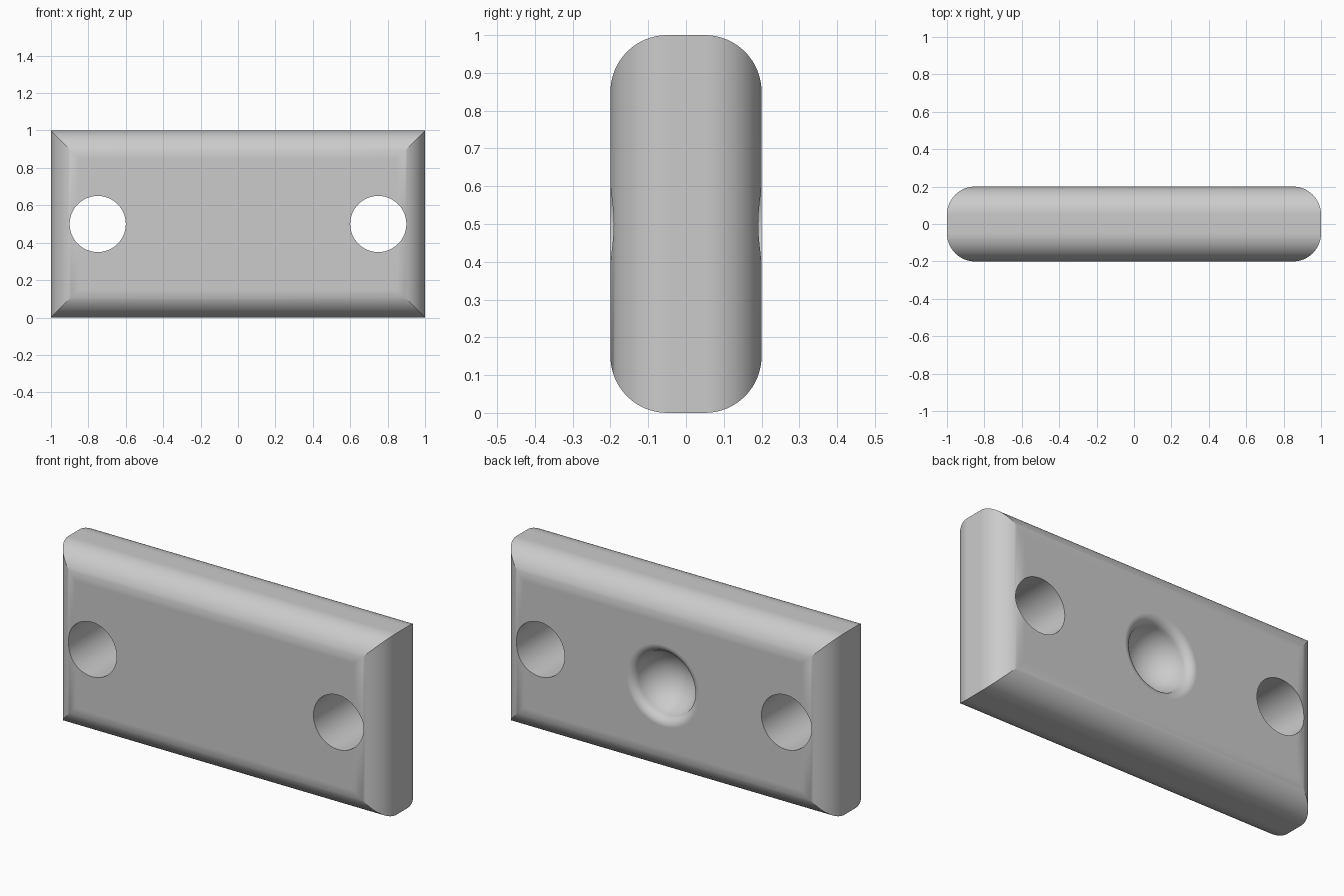
import bpy, bmesh, math
from mathutils import Matrix, Vector

if "Cube" in bpy.data.objects:
    bpy.data.objects.remove(bpy.data.objects["Cube"])

HALF_X, HALF_Y, HALF_Z = 1.0, 0.2, 0.5
ROUND = 0.15            # edge rounding of the plate
HOLE_R, HOLE_X = 0.15, 0.75
BOWL_R, LIP_R = 0.18, 0.05

grey = bpy.data.materials.new("plain_grey")
grey.use_nodes = True
grey.diffuse_color = (0.6, 0.6, 0.6, 1)
grey.node_tree.nodes["Principled BSDF"].inputs["Base Color"].default_value = grey.diffuse_color


def make_object(name, bm):
    bmesh.ops.recalc_face_normals(bm, faces=bm.faces)
    mesh = bpy.data.meshes.new(name)
    bm.to_mesh(mesh)
    bm.free()
    mesh.materials.append(grey)
    obj = bpy.data.objects.new(name, mesh)
    bpy.context.collection.objects.link(obj)
    return obj


def rounded_plate():
    # Rectangles stacked from front to back, inset along a quarter circle
    steps = 16
    quarter = [i * math.pi / 2 / steps for i in range(steps + 1)]
    back = [(HALF_Y - ROUND + ROUND * math.sin(a), ROUND * (1 - math.cos(a))) for a in quarter]
    layers = [(-y, inset) for y, inset in reversed(back)] + back
    bm = bmesh.new()
    rings = []
    for y, inset in layers:
        w, h = HALF_X - inset, HALF_Z - inset
        rings.append([bm.verts.new((sx * w, y, HALF_Z + sz * h))
                      for sx, sz in ((-1, -1), (1, -1), (1, 1), (-1, 1))])
    for a, b in zip(rings, rings[1:]):
        for i in range(4):
            j = (i + 1) % 4
            bm.faces.new((a[i], a[j], b[j], b[i]))
    bm.faces.new(rings[0])
    bm.faces.new(rings[-1])
    return make_object("mounting_plate", bm)


def hole_cutter(x):
    bm = bmesh.new()
    bmesh.ops.create_cone(bm, cap_ends=True, segments=96, radius1=HOLE_R, radius2=HOLE_R, depth=1,
                          matrix=Matrix.Translation((x, 0, HALF_Z)) @ Matrix.Rotation(math.pi / 2, 4, "X"))
    return make_object("hole_cutter", bm)


def bowl_cutter():
    # Ball-shaped recess with a rounded lip, turned around the y axis
    lip_x = math.sqrt((BOWL_R + LIP_R) ** 2 - LIP_R ** 2)
    tilt = math.atan2(LIP_R, lip_x)
    points = []
    for i in range(21):
        a = -math.pi / 2 + (math.pi / 2 - tilt) * i / 20
        points.append((BOWL_R * math.cos(a), BOWL_R * math.sin(a)))
    for i in range(1, 11):
        a = math.pi - tilt - (math.pi / 2 - tilt) * i / 10
        points.append((lip_x + LIP_R * math.cos(a), -LIP_R + LIP_R * math.sin(a)))
    points += [(lip_x, 0.1), (0, 0.1)]
    bm = bmesh.new()
    verts = [bm.verts.new((r, HALF_Y + d, HALF_Z)) for r, d in points]
    edges = [bm.edges.new(pair) for pair in zip(verts, verts[1:])]
    bmesh.ops.spin(bm, geom=verts + edges, cent=(0, 0, HALF_Z), axis=(0, 1, 0),
                   angle=math.tau, steps=96, use_duplicate=False)
    bmesh.ops.remove_doubles(bm, verts=bm.verts, dist=1e-5)
    return make_object("bowl_cutter", bm)


plate = rounded_plate()
bpy.ops.object.select_all(action="DESELECT")
bpy.context.view_layer.objects.active = plate
plate.select_set(True)

# Two through holes and the recess in the back
for cutter in (hole_cutter(-HOLE_X), hole_cutter(HOLE_X), bowl_cutter()):
    cutter.hide_render = True
    mod = plate.modifiers.new("cut", "BOOLEAN")
    mod.operation, mod.solver, mod.object = "DIFFERENCE", "EXACT", cutter
    bpy.ops.object.modifier_apply(modifier=mod.name)
    bpy.data.objects.remove(cutter)

# Smooth roundings, crisp mitres and hole rims, flat broad faces
bpy.ops.object.shade_smooth_by_angle(angle=math.radians(25))
weighted = plate.modifiers.new("flat_faces", "WEIGHTED_NORMAL")
weighted.keep_sharp = True
bpy.ops.object.modifier_apply(modifier=weighted.name)
